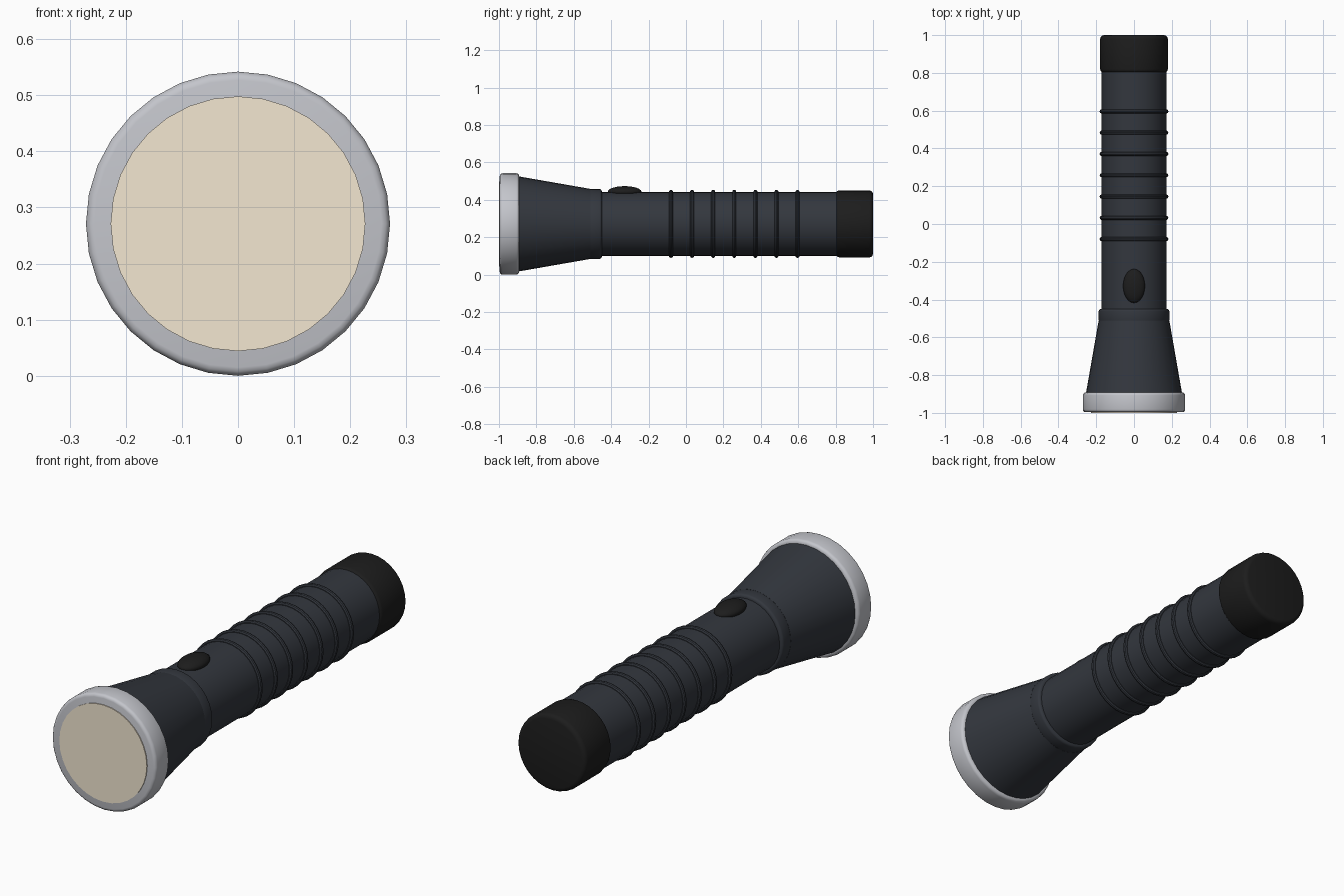
import bpy, bmesh, math

if "Cube" in bpy.data.objects:
    bpy.data.objects.remove(bpy.data.objects["Cube"])

CZ = 0.271      # height of the long axis
SIDES = 32


def material(name, rgb):
    m = bpy.data.materials.new(name)
    m.diffuse_color = (*rgb, 1)
    m.use_nodes = True
    m.node_tree.nodes["Principled BSDF"].inputs["Base Color"].default_value = m.diffuse_color
    return m


BODY = material("dark_slate", (0.033, 0.038, 0.048))
RUBBER = material("black_rubber", (0.012, 0.012, 0.012))
METAL = material("brushed_metal", (0.55, 0.56, 0.60))
GLASS = material("warm_lens", (0.90, 0.80, 0.64))


def finish(ob, name, mat):
    ob.name = name
    ob.data.materials.append(mat)
    bpy.ops.object.select_all(action='DESELECT')
    ob.select_set(True)
    bpy.context.view_layer.objects.active = ob
    bpy.ops.object.shade_smooth_by_angle(angle=math.radians(35))
    return ob


def turned(name, y0, y1, r0, r1, mat, bevel=0.0):
    """Closed cone or cylinder along y, with optional rounded rims."""
    prof = [(y0, 0)]
    if bevel:
        steps = [math.pi / 2 * i / 3 for i in range(4)]
        prof += [(y0 + bevel * (1 - math.sin(a)), r0 - bevel * (1 - math.cos(a)))
                 for a in reversed(steps)]
        prof += [(y1 - bevel * (1 - math.sin(a)), r1 - bevel * (1 - math.cos(a)))
                 for a in steps]
    else:
        prof += [(y0, r0), (y1, r1)]
    prof.append((y1, 0))
    bm = bmesh.new()
    vs = [bm.verts.new((0, y, r)) for y, r in prof]
    edges = [bm.edges.new(p) for p in zip(vs, vs[1:])]
    bmesh.ops.spin(bm, geom=vs + edges, cent=(0, 0, 0), axis=(0, 1, 0),
                   angle=math.tau, steps=SIDES, use_merge=True)
    bmesh.ops.remove_doubles(bm, verts=bm.verts, dist=1e-5)
    bmesh.ops.recalc_face_normals(bm, faces=bm.faces)
    me = bpy.data.meshes.new(name)
    bm.to_mesh(me)
    bm.free()
    ob = bpy.data.objects.new(name, me)
    ob.location = (0, 0, CZ)
    bpy.context.collection.objects.link(ob)
    return finish(ob, name, mat)


# Head: lens, metal bezel, flared reflector housing, collar
turned("lens", -1.0, -0.96, 0.227, 0.227, GLASS)
turned("bezel", -0.996, -0.892, 0.271, 0.271, METAL, 0.015)
turned("head", -0.90, -0.51, 0.255, 0.187, BODY)
turned("collar", -0.52, -0.45, 0.187, 0.187, BODY, 0.012)

# Handle and tail cap
turned("handle", -0.52, 0.82, 0.171, 0.171, BODY)
turned("tail_cap", 0.80, 1.0, 0.179, 0.179, RUBBER, 0.02)

# Grip rings
for i in range(7):
    bpy.ops.mesh.primitive_torus_add(
        major_radius=0.171, minor_radius=0.011, major_segments=SIDES,
        minor_segments=10, location=(0, -0.08 + i * 0.1127, CZ),
        rotation=(math.pi / 2, 0, 0))
    finish(bpy.context.object, f"grip_ring_{i + 1}", BODY)

# Switch button
bpy.ops.mesh.primitive_uv_sphere_add(segments=24, ring_count=12, radius=1,
                                     location=(0, -0.328, 0.443))
button = bpy.context.object
button.scale = (0.058, 0.09, 0.03)
finish(button, "switch_button", RUBBER)
